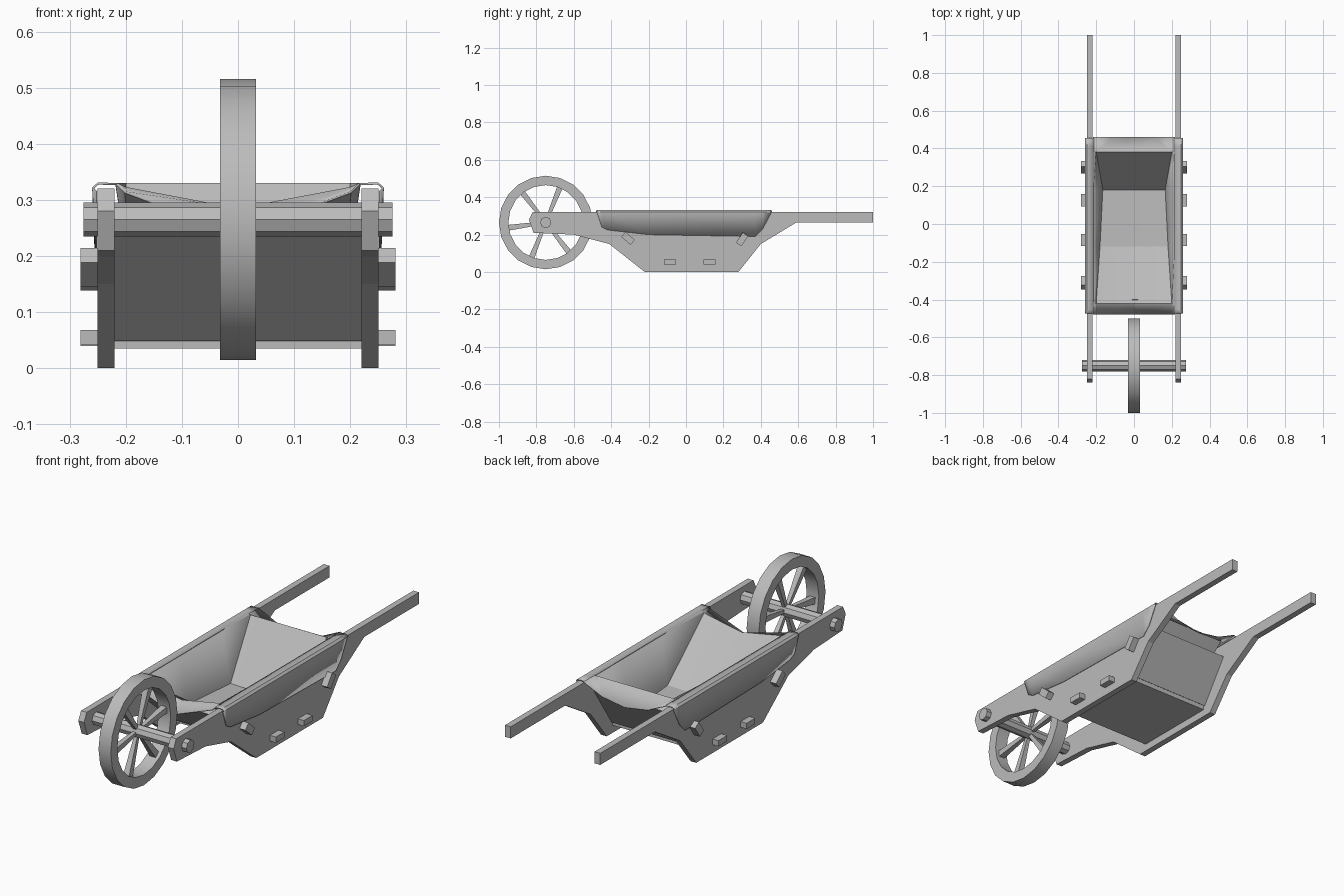
import bpy, bmesh, math
from mathutils import Vector, Matrix

cube = bpy.data.objects.get("Cube")
if cube:
    bpy.data.objects.remove(cube, do_unlink=True)

grey = bpy.data.materials.new("plain_grey")
grey.use_nodes = True
COLOUR = (0.5, 0.5, 0.5, 1)
grey.diffuse_color = COLOUR
grey.node_tree.nodes["Principled BSDF"].inputs["Base Color"].default_value = COLOUR


def finish(name, bm, smooth=None):
    bmesh.ops.recalc_face_normals(bm, faces=bm.faces)
    mesh = bpy.data.meshes.new(name)
    bm.to_mesh(mesh)
    bm.free()
    obj = bpy.data.objects.new(name, mesh)
    bpy.context.collection.objects.link(obj)
    mesh.materials.append(grey)
    if smooth:
        bpy.ops.object.select_all(action='DESELECT')
        obj.select_set(True)
        bpy.context.view_layer.objects.active = obj
        bpy.ops.object.shade_smooth_by_angle(angle=math.radians(smooth))
    return obj


def extrude_x(name, profile, x0, x1):
    """Extrude a (y, z) outline between two x positions."""
    bm = bmesh.new()
    face = bm.faces.new([bm.verts.new((x0, y, z)) for y, z in profile])
    ext = bmesh.ops.extrude_face_region(bm, geom=[face])
    moved = [v for v in ext["geom"] if isinstance(v, bmesh.types.BMVert)]
    bmesh.ops.translate(bm, verts=moved, vec=(x1 - x0, 0, 0))
    return finish(name, bm)


def plank(name, a, b, thick, x0, x1):
    """A board whose section runs from a to b in the (y, z) plane."""
    a, b = Vector(a), Vector(b)
    d = (b - a).normalized() * thick / 2
    n = Vector((-d.y, d.x))
    return extrude_x(name, [a + n, b + n, b - n, a - n], x0, x1)


def loft(bm, rows):
    grid = [[bm.verts.new(p) for p in row] for row in rows]
    for r0, r1 in zip(grid, grid[1:]):
        for i in range(len(r0) - 1):
            bm.faces.new((r0[i], r0[i + 1], r1[i + 1], r1[i]))


# Shaped side boards that run on into the handles
board = [(-0.82, 0.32), (-0.84, 0.28), (-0.815, 0.21), (-0.6, 0.2), (-0.41, 0.15),
         (-0.22, 0), (0.28, 0), (0.4, 0.15), (0.59, 0.265), (1, 0.265), (1, 0.32)]
# Tenons: centre (y, z), tilt in degrees, length
tenons = [(-0.085, 0.055, 0, 0.065), (0.125, 0.053, 0, 0.065),
          (-0.31, 0.18, -41, 0.065), (0.3, 0.175, 55, 0.065)]
for side, s in (("left", 1), ("right", -1)):
    extrude_x(side + "_side_board", board, s * 0.22, s * 0.25)
    for i, (y, z, tilt, length) in enumerate(tenons):
        t = math.radians(tilt)
        half = Vector((math.cos(t), math.sin(t))) * length / 2
        c = Vector((y, z))
        plank(f"{side}_tenon_{i + 1}", c - half, c + half,
              0.035 if tilt else 0.027, s * 0.21, s * 0.281)

# Boards of the tray
plank("floor_board", (-0.18, 0.052), (0.235, 0.052), 0.034, -0.22, 0.22)
plank("front_slope_board", (-0.18, 0.06), (-0.41, 0.265), 0.03, -0.22, 0.22)
plank("back_slope_board", (0.23, 0.06), (0.365, 0.262), 0.03, -0.22, 0.22)

# Sagging liner: y, half width of floor, floor height, centre height
sections = [(-0.48, 0.2, 0.315, 0.24), (-0.42, 0.2, 0.323, 0.285), (-0.12, 0.18, 0.1, 0.095),
            (0.18, 0.165, 0.09, 0.085), (0.38, 0.2, 0.33, 0.33), (0.46, 0.12, 0.285, 0.265)]
bm = bmesh.new()
loft(bm, [[(-0.215, y, 0.33), (-w, y, z), (0, y, c), (w, y, z), (0.215, y, 0.33)]
          for y, w, z, c in sections])
liner = finish("tray_liner", bm, 25)
liner.modifiers.new("thickness", 'SOLIDIFY').thickness = 0.004

# Flaps folded over the side boards: y, lower edge height
edge = [(-0.475, 0.315), (-0.45, 0.24), (-0.42, 0.225), (-0.2, 0.2),
        (0.37, 0.19), (0.41, 0.23), (0.455, 0.315)]
for side, s in (("left", 1), ("right", -1)):
    bm = bmesh.new()
    loft(bm, [[(s * 0.213, y, 0.33), (s * 0.25, y, 0.331), (s * 0.26, y, 0.322),
               (s * 0.255, y, z)] for y, z in edge])
    flap = finish(side + "_liner_flap", bm, 25)
    flap.modifiers.new("thickness", 'SOLIDIFY').thickness = 0.004

# Wheel rim
HUB = Vector((0, -0.75, 0.265))
SIDES = 20
bm = bmesh.new()
rows = []
for x, r in ((-0.032, 0.2), (-0.032, 0.25), (0.032, 0.25), (0.032, 0.2), (-0.032, 0.2)):
    rows.append([HUB + Vector((x, r * math.cos(a), r * math.sin(a)))
                 for a in (math.tau * i / SIDES for i in range(SIDES + 1))])
loft(bm, rows)
bmesh.ops.remove_doubles(bm, verts=bm.verts, dist=0.0001)
finish("wheel_rim", bm, 30)

# Tapered spokes, wider at the rim
for i in range(6):
    bm = bmesh.new()
    turn = Matrix.Rotation(math.radians(8 + 60 * i), 4, 'X')
    place = Matrix.Translation(HUB) @ turn @ Matrix.Translation((0, 0.106, 0))
    bmesh.ops.create_cone(bm, cap_ends=True, segments=4, radius1=0.011, radius2=0.022,
                          depth=0.2, matrix=place @ Matrix.Rotation(-math.pi / 2, 4, 'X')
                          @ Matrix.Rotation(math.pi / 4, 4, 'Z'))
    finish(f"spoke_{i + 1}", bm)

# Axle
bm = bmesh.new()
bmesh.ops.create_cone(bm, cap_ends=True, segments=8, radius1=0.03, radius2=0.03, depth=0.55,
                      matrix=Matrix.Translation(HUB) @ Matrix.Rotation(math.pi / 2, 4, 'Y'))
finish("axle", bm)
